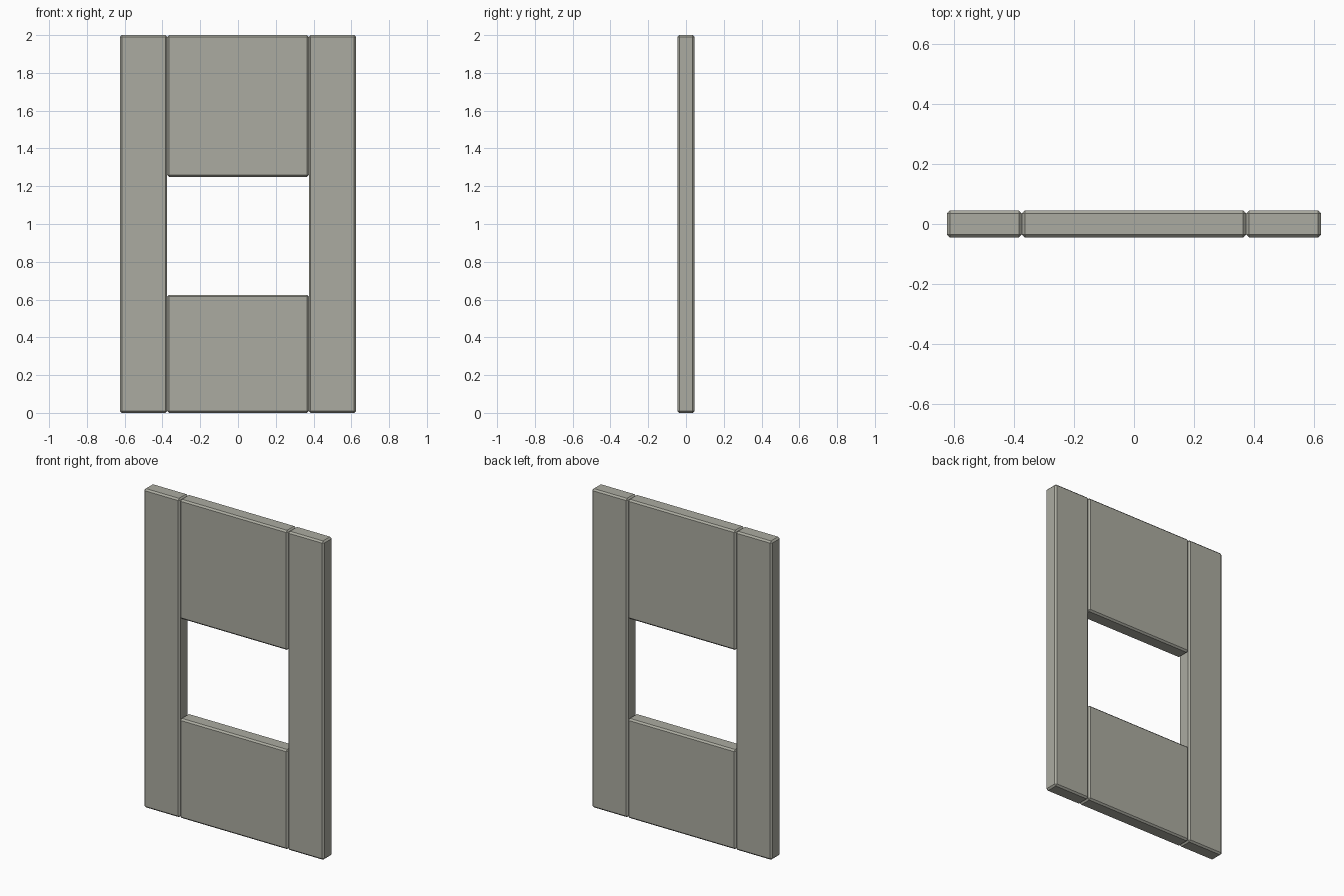
import bpy
import bmesh

if "Cube" in bpy.data.objects:
    bpy.data.objects.remove(bpy.data.objects["Cube"])

DEPTH = 0.09
CHAMFER = 0.01

# Warm grey stone colour
stone = bpy.data.materials.new("stone")
stone.diffuse_color = (0.41, 0.41, 0.355, 1)
stone.use_nodes = True
stone.node_tree.nodes["Principled BSDF"].inputs["Base Color"].default_value = stone.diffuse_color


def panel(name, x0, x1, z0, z1):
    """Flat slab with chamfered edges, spanning the given x and z ranges."""
    bm = bmesh.new()
    bmesh.ops.create_cube(bm, size=1)
    bmesh.ops.scale(bm, vec=(x1 - x0, DEPTH, z1 - z0), verts=bm.verts)
    bmesh.ops.bevel(bm, geom=bm.edges[:], offset=CHAMFER, segments=1,
                    affect='EDGES')
    mesh = bpy.data.meshes.new(name)
    bm.to_mesh(mesh)
    bm.free()
    mesh.materials.append(stone)
    obj = bpy.data.objects.new(name, mesh)
    obj.location = ((x0 + x1) / 2, 0, (z0 + z1) / 2)
    bpy.context.collection.objects.link(obj)
    return obj


# Full-height side panels
panel("left_side_panel", -0.625, -0.375, 0, 2)
panel("right_side_panel", 0.375, 0.625, 0, 2)

# Panels below and above the window opening
panel("lower_panel", -0.375, 0.375, 0, 0.625)
panel("upper_panel", -0.375, 0.375, 1.25, 2)
